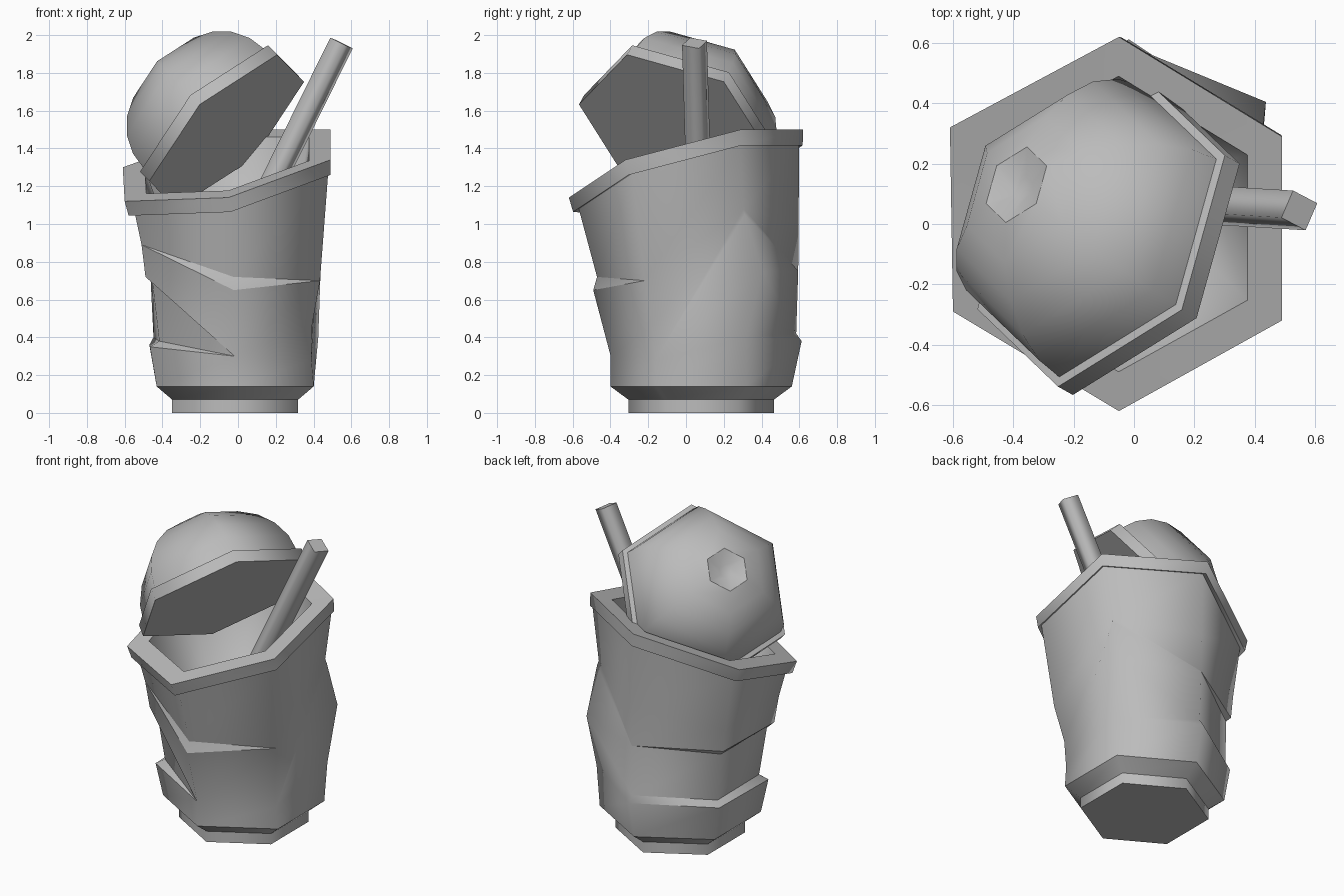
import bpy, bmesh, math
from mathutils import Vector

cube = bpy.data.objects.get("Cube")
if cube:
    bpy.data.objects.remove(cube, do_unlink=True)

grey = bpy.data.materials.new("plain_grey")
grey.use_nodes = True
COLOUR = (0.5, 0.5, 0.5, 1)
grey.diffuse_color = COLOUR
grey.node_tree.nodes["Principled BSDF"].inputs["Base Color"].default_value = COLOUR


def loft(name, rings, cap_start=True, cap_end=True, crease=15):
    """Skin closed rings smoothly; ring edges bent beyond crease stay sharp."""
    bm = bmesh.new()
    loops = [[bm.verts.new(p) for p in ring] for ring in rings]
    n = len(rings[0])
    for low, high in zip(loops, loops[1:]):
        for i in range(n):
            j = (i + 1) % n
            bm.faces.new((low[i], low[j], high[j], high[i]))
    if cap_start:
        bm.faces.new(loops[0][::-1])
    if cap_end:
        bm.faces.new(loops[-1])
    for loop in loops:
        for i in range(n):
            bm.edges.get((loop[i - 1], loop[i])).smooth = False
    bmesh.ops.remove_doubles(bm, verts=bm.verts, dist=0.002)
    bmesh.ops.recalc_face_normals(bm, faces=bm.faces)
    for edge in bm.edges:
        if not edge.smooth:
            edge.smooth = edge.calc_face_angle(0) < math.radians(crease)
    for face in bm.faces:
        face.smooth = True
    mesh = bpy.data.meshes.new(name)
    bm.to_mesh(mesh)
    bm.free()
    mesh.materials.append(grey)
    obj = bpy.data.objects.new(name, mesh)
    bpy.context.collection.objects.link(obj)
    return obj


def hexagon(centre, radius, u=Vector((1, 0, 0)), v=Vector((0, 1, 0)), turn=-90, sides=6):
    """Regular ring of corners in the plane of u and v."""
    corners = []
    for i in range(sides):
        a = math.radians(turn + i * 360 / sides)
        corners.append(centre + radius * (u * math.cos(a) + v * math.sin(a)))
    return corners


def scaled(ring, factor, shift=(0, 0, 0)):
    """Shrink a ring about its middle, then move it."""
    mid = sum(ring, Vector()) / len(ring)
    return [mid + (p - mid) * factor + Vector(shift) for p in ring]


# Cup rim: corners run front, front right, back right, back, back left, front left
rim_top = [Vector(p) for p in (
    (-0.05, -0.62, 1.14), (0.49, -0.32, 1.34), (0.49, 0.29, 1.50),
    (-0.05, 0.62, 1.50), (-0.61, 0.32, 1.30), (-0.60, -0.29, 1.12))]
rim_low = scaled(rim_top, 0.98, (0.01, 0.01, -0.08))
wall_top = scaled(rim_top, 0.94, (0.02, 0.015, -0.07))
mouth = scaled(rim_top, 0.79)
loft("cup_rim", [wall_top, rim_low, rim_top, mouth], False, False)

# Dished inside of the cup
foot = Vector((-0.015, 0.08, 0))
floor = hexagon(Vector((-0.03, 0.04, 0.7)), 0.3)
loft("cup_lining", [mouth, floor], False, True, 120)

# Crumpled outer wall: each fold gives a height and a bulge for all six corners
wall_base = hexagon(foot + Vector((0, 0, 0.14)), 0.48)
folds = [
    ((.30, .28, .40, .38, .36, .35), (.94, .95, 1.02, 1.09, 1.03, 1.02)),
    ((.30, .28, .75, .42, .40, .38), (.94, .95, 1.0, 1.03, .97, .90)),
    ((.30, .28, 1.05, .75, .70, .69), (.94, .95, .94, 1.03, .93, .90)),
    ((.30, .46, 1.08, .75, .73, .72), (.94, .93, .92, 1.03, .98, .97)),
    ((.65, .70, 1.08, 1.0, .88, .89), (1.0, .99, .92, 1.02, .98, .97)),
    ((.72, .70, 1.08, 1.0, .88, .89), (.94, .99, .92, 1.02, .98, .97)),
]
wall = [wall_base]
for heights, bulges in folds:
    ring = []
    for low, high, z, bulge in zip(wall_base, wall_top, heights, bulges):
        t = (z - low.z) / (high.z - low.z)
        axis = foot.lerp(Vector((-0.03, 0.01, 0)), t)
        p = low.lerp(high, t)
        ring.append(Vector((axis.x + (p.x - axis.x) * bulge,
                            axis.y + (p.y - axis.y) * bulge, z)))
    wall.append(ring)
wall[2][2].y += 0.10      # bulging back corner
for ring in wall[3:]:
    ring[2].y += 0.03
wall.append(wall_top)
loft("cup_wall", wall, False, False, 18)

# Stepped foot
up = Vector((0, 0, 1))
loft("cup_foot", [hexagon(foot, 0.385), hexagon(foot + up * 0.07, 0.385),
                  wall_base], True, False)

# Domed lid, tilted off the cup
lid_mid = Vector((-0.06, -0.055, 1.49))
lid_axis = Vector((-0.653, 0.367, 0.662)).normalized()
lid_u = Vector((0.25, -0.24, 0.38))
lid_u = (lid_u - lid_axis * lid_u.dot(lid_axis)).normalized()
lid_v = lid_axis.cross(lid_u)


def lid_ring(radius, height):
    return hexagon(lid_mid + lid_axis * height, radius, lid_u, lid_v, 0)


loft("lid_rim", [lid_ring(0.55, 0), lid_ring(0.55, 0.075), lid_ring(0.48, 0.09)])
dome = [lid_ring(0.52 * math.cos(math.radians(a)), 0.07 + 0.45 * math.sin(math.radians(a)))
        for a in range(0, 76, 15)]
dome.append(lid_ring(0.04, 0.47))     # shallow dimple
loft("lid_dome", dome, False, True, 30)

# Square straw leaning out of the cup
straw_top = Vector((0.548, 0.045, 1.958))
straw_low = Vector((0.05, 0.075, 0.95))
lean = (straw_top - straw_low).normalized()
side = Vector((0, 1, 0)).cross(lean).normalized()
back = lean.cross(side)
loft("straw", [hexagon(end, 0.07, side, back, 20, 4) for end in (straw_low, straw_top)])
